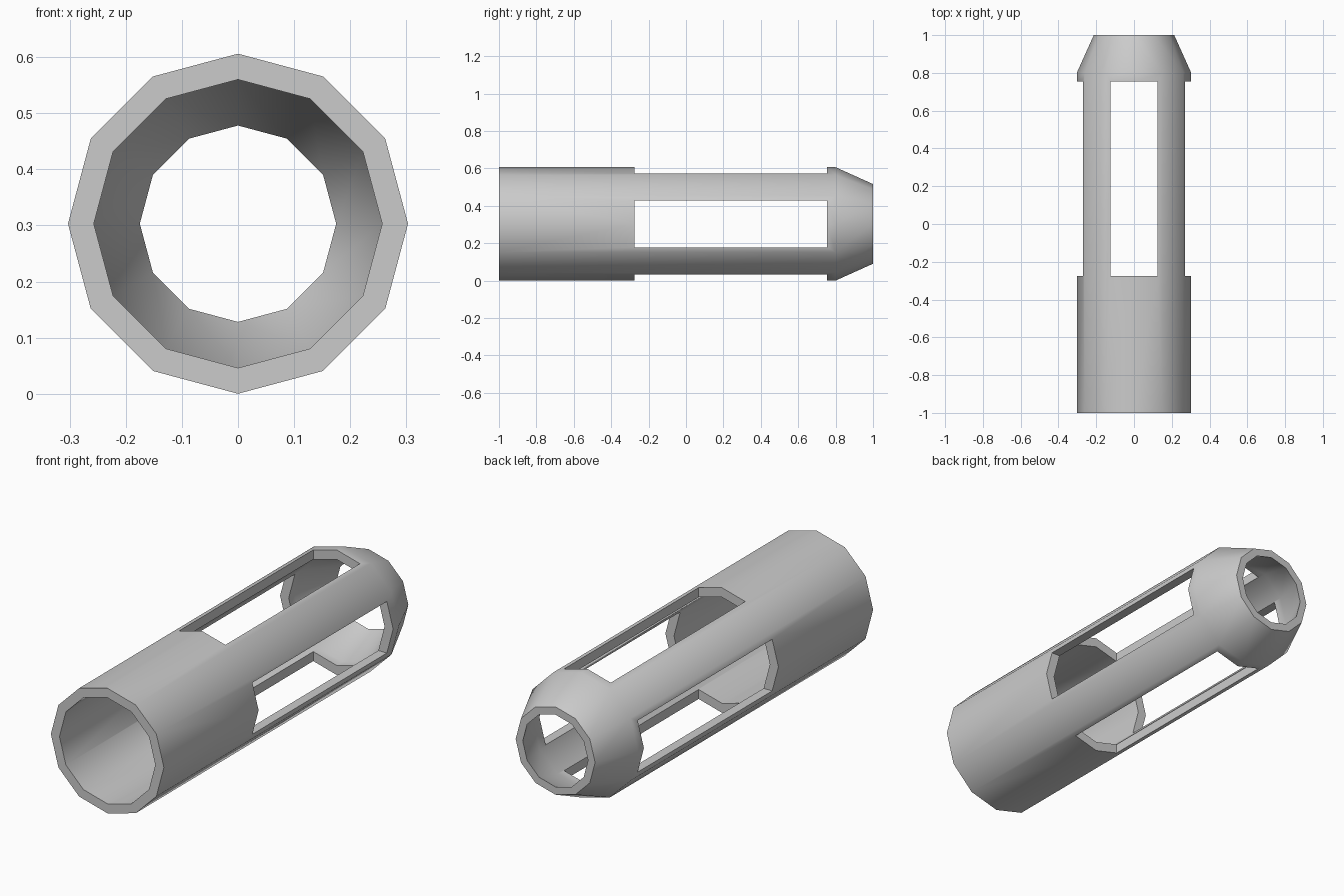
import bpy
import bmesh
import math

if "Cube" in bpy.data.objects:
    bpy.data.objects.remove(bpy.data.objects["Cube"], do_unlink=True)

SIDES = 12
CENTRE_Z = 0.303

grey = bpy.data.materials.new("plain grey")
grey.use_nodes = True
colour = (0.6, 0.6, 0.6, 1)
grey.diffuse_color = colour
grey.node_tree.nodes["Principled BSDF"].inputs["Base Color"].default_value = colour


def make_object(name, bm):
    bmesh.ops.recalc_face_normals(bm, faces=bm.faces)
    mesh = bpy.data.meshes.new(name)
    bm.to_mesh(mesh)
    bm.free()
    mesh.materials.append(grey)
    obj = bpy.data.objects.new(name, mesh)
    bpy.context.collection.objects.link(obj)
    return obj


def lathe_y(name, profile):
    """Spin a closed (radius, y) profile around the tube's axis."""
    bm = bmesh.new()
    rings = []
    for i in range(SIDES):
        a = math.tau * i / SIDES
        rings.append([bm.verts.new((r * math.cos(a), y, CENTRE_Z + r * math.sin(a)))
                      for r, y in profile])
    n = len(profile)
    for i in range(SIDES):
        here, there = rings[i], rings[(i + 1) % SIDES]
        for j in range(n):
            k = (j + 1) % n
            bm.faces.new((here[j], here[k], there[k], there[j]))
    return make_object(name, bm)


def box(name, size, centre):
    bm = bmesh.new()
    bmesh.ops.create_cube(bm, size=1)
    bmesh.ops.scale(bm, vec=size, verts=bm.verts)
    bmesh.ops.translate(bm, vec=centre, verts=bm.verts)
    return make_object(name, bm)


# Hollow tube with a tapered nose
tube = lathe_y("slotted_tube", [(0.303, -1), (0.303, 0.8), (0.213, 1),
                                (0.175, 1), (0.257, 0.8), (0.257, -1)])

# Four long windows, cut by two crossing boxes
for name, size in (("vertical_cutter", (0.25, 1.03, 1)),
                   ("sideways_cutter", (1, 1.03, 0.25))):
    cutter = box(name, size, (0, 0.24, CENTRE_Z))
    cut = tube.modifiers.new(name, "BOOLEAN")
    cut.operation = "DIFFERENCE"
    cut.solver = "EXACT"
    cut.object = cutter
    bpy.ops.object.select_all(action="DESELECT")
    bpy.context.view_layer.objects.active = tube
    tube.select_set(True)
    bpy.ops.object.modifier_apply(modifier=cut.name)
    bpy.data.objects.remove(cutter, do_unlink=True)

# Soft facets, crisp rims
bpy.ops.object.shade_smooth_by_angle(angle=math.radians(32))
